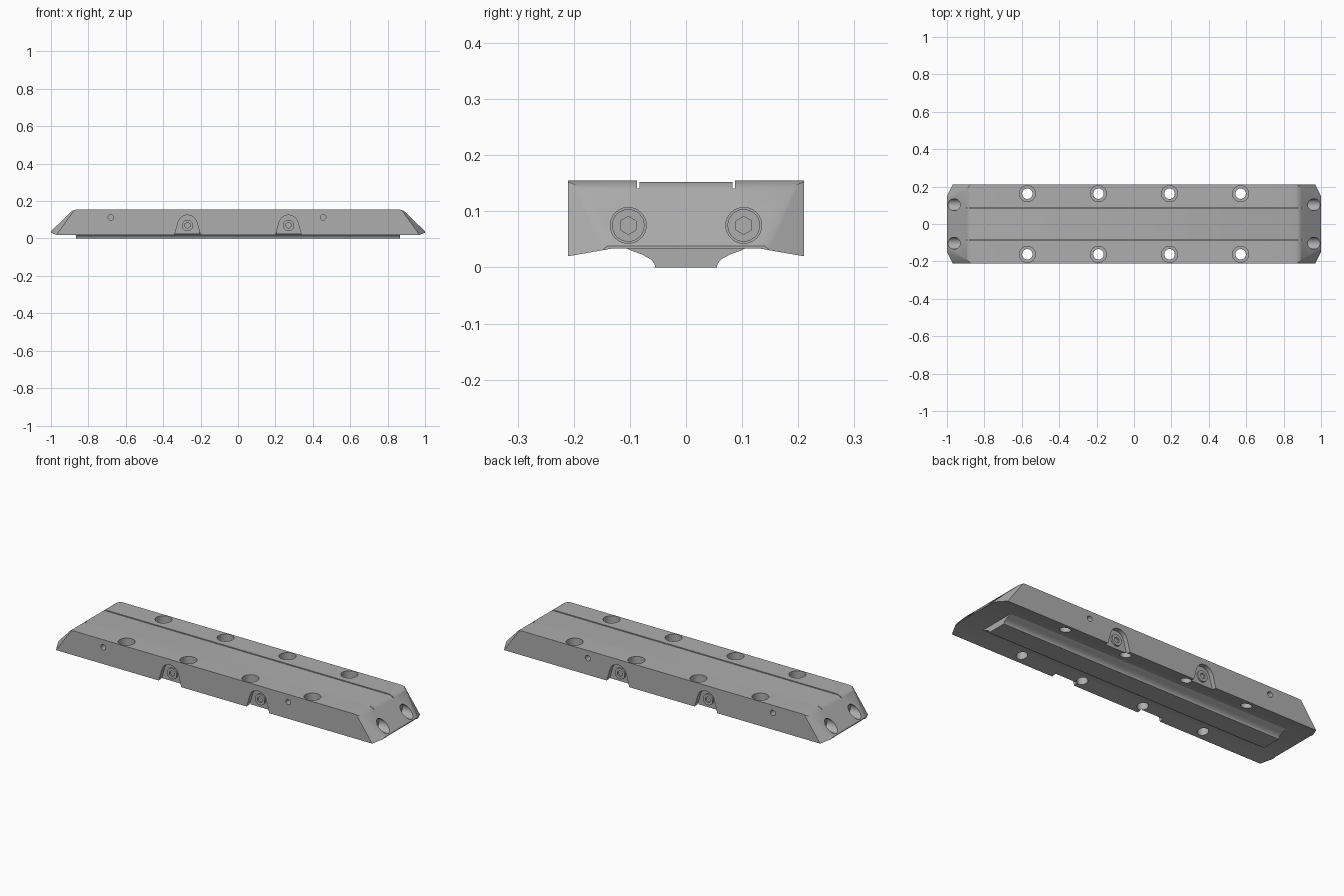
import bpy, bmesh, math
from mathutils import Vector, Matrix

old = bpy.data.objects.get("Cube")
if old:
    bpy.data.objects.remove(old, do_unlink=True)

grey = bpy.data.materials.new("satin_grey")
grey.use_nodes = True
colour = (0.42, 0.42, 0.42, 1)
grey.diffuse_color = colour
grey.node_tree.nodes["Principled BSDF"].inputs["Base Color"].default_value = colour


def finish(name, bm):
    bmesh.ops.recalc_face_normals(bm, faces=bm.faces)
    mesh = bpy.data.meshes.new(name)
    bm.to_mesh(mesh)
    bm.free()
    mesh.materials.append(grey)
    ob = bpy.data.objects.new(name, mesh)
    bpy.context.collection.objects.link(ob)
    return ob


def prism(bm, points, start, end):
    """Extrude a closed outline between two offsets (Vectors)."""
    face = bm.faces.new([bm.verts.new(Vector(p) + start) for p in points])
    ext = bmesh.ops.extrude_face_region(bm, geom=[face])
    moved = [v for v in ext["geom"] if isinstance(v, bmesh.types.BMVert)]
    bmesh.ops.translate(bm, verts=moved, vec=end - start)


def box(name, x, y0, y1, z0, z1):
    bm = bmesh.new()
    prism(bm, [(-x, y0, z0), (-x, y1, z0), (-x, y1, z1), (-x, y0, z1)],
          Vector(), Vector((2 * x, 0, 0)))
    return finish(name, bm)


def rod(name, radius, a, b, sides=32):
    """Cylinder between two points."""
    a, b = Vector(a), Vector(b)
    turn = (b - a).to_track_quat("Z", "Y").to_matrix().to_4x4()
    bm = bmesh.new()
    bmesh.ops.create_cone(bm, cap_ends=True, segments=sides, radius1=radius,
                          radius2=radius, depth=(b - a).length,
                          matrix=Matrix.Translation((a + b) / 2) @ turn)
    return finish(name, bm)


def cut(ob, cutters):
    bpy.context.view_layer.objects.active = ob
    for c in cutters:
        c.hide_render = True
        mod = ob.modifiers.new("cut", "BOOLEAN")
        mod.operation = "DIFFERENCE"
        mod.solver = "EXACT"
        mod.object = c
        bpy.ops.object.modifier_apply(modifier=mod.name)
        bpy.data.objects.remove(c, do_unlink=True)


def smooth(ob):
    bpy.ops.object.select_all(action="DESELECT")
    ob.select_set(True)
    bpy.context.view_layer.objects.active = ob
    bpy.ops.object.shade_smooth_by_angle(angle=math.radians(30))


def slice_off(bm, point, normal):
    res = bmesh.ops.bisect_plane(bm, geom=bm.verts[:] + bm.edges[:] + bm.faces[:],
                                 plane_co=point, plane_no=normal, clear_outer=True)
    edges = [e for e in res["geom_cut"] if isinstance(e, bmesh.types.BMEdge)]
    bmesh.ops.holes_fill(bm, edges=edges, sides=0)


# Main body: shallow arched underside, sloping ends
TOP = 0.155
bm = bmesh.new()
prism(bm, [(0, -.21, .02), (0, -.13, .034), (0, .13, .034), (0, .21, .02),
           (0, .21, TOP), (0, -.21, TOP)], Vector((-1, 0, 0)), Vector((1, 0, 0)))
for s in (-1, 1):
    slice_off(bm, (s, 0, .038), (s * .117, 0, .12))

# Rounded upper end edges
ends = [e for e in bm.edges if all(v.co.z > TOP - .001 for v in e.verts)
        and abs(e.verts[0].co.x - e.verts[1].co.x) < .001]
bmesh.ops.bevel(bm, geom=ends, offset=.02, segments=5, profile=.5, affect="EDGES")

# Slanted corner chamfers
for sx in (-1, 1):
    for sy in (-1, 1):
        slice_off(bm, (sx * .97, sy * .21, .02), (sx * .75, sy * .465, .54))
body = finish("body", bm)

# Lowered centre strip edged by two narrow grooves
cutters = [box("strip_cut", 1.1, -.084, .084, .152, .2)]
for s in (-1, 1):
    cutters.append(box("groove_cut", 1.1, s * .083, s * .087, .141, .2))

# Counterbored mounting holes
for x in (-.57, -.19, .19, .57):
    for y in (-.162, .162):
        cutters.append(rod("hole_cut", .028, (x, y, -.1), (x, y, .3)))
        cutters.append(rod("counterbore_cut", .043, (x, y, .115), (x, y, .3)))

screws = []
for sy in (-1, 1):
    # Bores for the end screws
    for sx in (-1, 1):
        y = sy * .103
        cutters.append(rod("end_bore_cut", .032, (sx * .9, y, .075), (sx * 1.1, y, .075)))
        screws.append(("end_screw", Vector((sx * .895, y, .075)), Vector((sx, 0, 0)), .029, .022))
    # Small side pin holes
    for x in (-.68, .455):
        cutters.append(rod("pin_cut", .015, (x, sy * .15, .113), (x, sy * .3, .113), 24))
    # Arched side recesses with screws
    for x in (-.27, .27):
        arc = [math.radians(a) for a in range(15, 166, 10)]
        outline = [(x + .052 * math.cos(a), 0, .073 + .052 * math.sin(a)) for a in arc]
        outline += [(x - .075, 0, .0), (x + .075, 0, .0)]
        bm = bmesh.new()
        prism(bm, outline, Vector((0, sy * .185, 0)), Vector((0, sy * .3, 0)))
        cutters.append(finish("arch_cut", bm))
        screws.append(("side_screw", Vector((x, sy * .18, .07)), Vector((0, sy, 0)), .03, .014))
cut(body, cutters)
smooth(body)

# Socket head screws
for name, base, way, radius, height in screws:
    tip = base + way * height
    head = rod(name, radius, base, tip)
    cut(head, [rod("socket_cut", .016, tip - way * .01, tip + way * .02, 6)])
    smooth(head)

# Raised rail under the body with flared sides
side = [(.055, 0), (.056, .006), (.062, .014), (.078, .023), (.1, .031), (.108, .036)]
bm = bmesh.new()
prism(bm, [(0, y, z) for y, z in side] + [(0, -y, z) for y, z in reversed(side)],
      Vector((-.865, 0, 0)), Vector((.865, 0, 0)))
smooth(finish("bottom_rail", bm))
